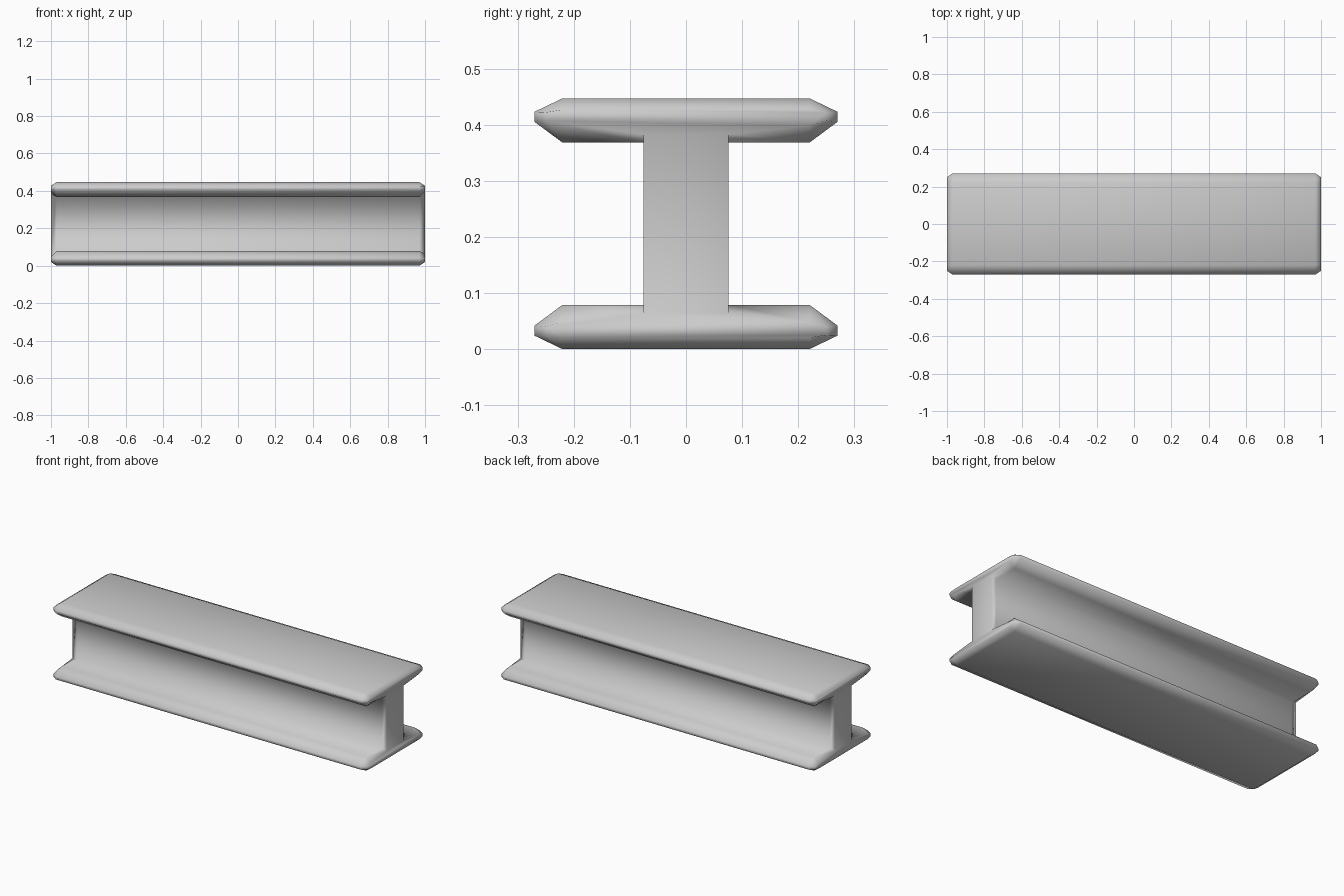
import bpy
import bmesh

cube = bpy.data.objects.get("Cube")
if cube:
    bpy.data.objects.remove(cube, do_unlink=True)

HEIGHT = 0.447
END, SHOULDER = 1.0, 0.97

# Quarter outlines (y, z) of the upper flange: full body and chamfered end
body = [(0.22, 0.447), (0.27, 0.423), (0.27, 0.405), (0.22, 0.368), (0.076, 0.368)]
tip = [(0.22, 0.427), (0.25, 0.422), (0.25, 0.407), (0.22, 0.398), (0.076, 0.383)]


def full_outline(quarter):
    """Mirror a quarter outline into the closed I-shaped section."""
    half = quarter + [(y, HEIGHT - z) for y, z in reversed(quarter)]
    return half + [(-y, z) for y, z in reversed(half)]


# Steel colour
steel = bpy.data.materials.new("light_grey_steel")
steel.use_nodes = True
colour = (0.6, 0.6, 0.6, 1.0)
steel.diffuse_color = colour
steel.node_tree.nodes["Principled BSDF"].inputs["Base Color"].default_value = colour

# Beam: loft the section along x with chamfered ends
bm = bmesh.new()
rings = []
for x, quarter in ((-END, tip), (-SHOULDER, body), (SHOULDER, body), (END, tip)):
    rings.append([bm.verts.new((x, y, z)) for y, z in full_outline(quarter)])

count = len(rings[0])
for a, b in zip(rings, rings[1:]):
    for i in range(count):
        j = (i + 1) % count
        bm.faces.new((a[i], a[j], b[j], b[i]))

# End caps: upper flange, web and lower flange
half = count // 2
n = len(body)
for ring in (rings[0], rings[-1]):
    bm.faces.new(ring[:n] + ring[-n:])
    bm.faces.new((ring[n - 1], ring[n], ring[half + n - 1], ring[half + n]))
    bm.faces.new(ring[n:half + n])

bmesh.ops.recalc_face_normals(bm, faces=bm.faces)
for face in bm.faces:
    face.smooth = True

mesh = bpy.data.meshes.new("i_beam")
bm.to_mesh(mesh)
bm.free()
mesh.materials.append(steel)
beam = bpy.data.objects.new("i_beam", mesh)
bpy.context.collection.objects.link(beam)
